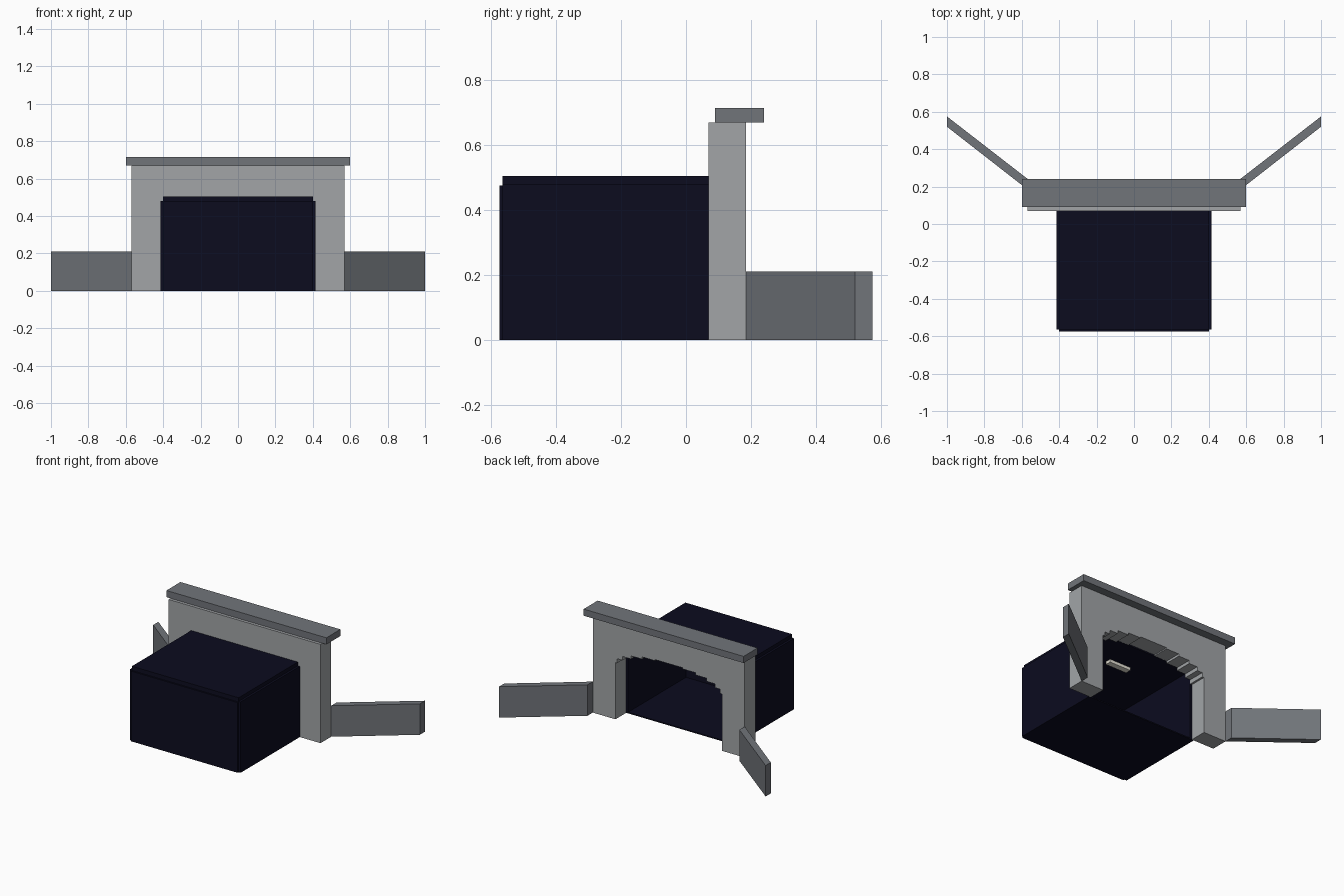
import bpy, bmesh, math

if "Cube" in bpy.data.objects:
    bpy.data.objects.remove(bpy.data.objects["Cube"])


def mat(name, rgb):
    m = bpy.data.materials.new(name)
    m.diffuse_color = (*rgb, 1)
    m.use_nodes = True
    m.node_tree.nodes["Principled BSDF"].inputs["Base Color"].default_value = m.diffuse_color
    return m


CONCRETE = mat("pale concrete", (0.36, 0.375, 0.39))
STONE = mat("grey stone", (0.165, 0.177, 0.195))
DARK = mat("tunnel dark", (0.0035, 0.0035, 0.0135))
LAMP = mat("lamp white", (0.85, 0.82, 0.72))


def prism(name, points, offset, material):
    """Extrude a flat outline of 3D points along an offset vector."""
    bm = bmesh.new()
    face = bm.faces.new([bm.verts.new(p) for p in points])
    res = bmesh.ops.extrude_face_region(bm, geom=[face], use_keep_orig=True)
    verts = [g for g in res["geom"] if isinstance(g, bmesh.types.BMVert)]
    bmesh.ops.translate(bm, verts=verts, vec=offset)
    bmesh.ops.recalc_face_normals(bm, faces=bm.faces)
    me = bpy.data.meshes.new(name)
    bm.to_mesh(me)
    bm.free()
    me.materials.append(material)
    ob = bpy.data.objects.new(name, me)
    bpy.context.collection.objects.link(ob)
    return ob


def box(name, x0, x1, y0, y1, z0, z1, material):
    return prism(name, [(x0, y0, z0), (x1, y0, z0), (x1, y1, z0), (x0, y1, z0)],
                 (0, 0, z1 - z0), material)


# Portal wall with a stepped arch opening
HALF, SPRING, RISE, STEPS = 0.40, 0.37, 0.115, 12
outline = [(-0.57, 0), (-0.57, 0.67), (0.57, 0.67), (0.57, 0), (HALF, 0)]
for i in range(STEPS):
    a0, a1 = math.pi * i / STEPS, math.pi * (i + 1) / STEPS
    z = SPRING + RISE * math.sin((a0 + a1) / 2)
    outline += [(HALF * math.cos(a0), z), (HALF * math.cos(a1), z)]
outline.append((-HALF, 0))
prism("portal_wall", [(x, 0.07, z) for x, z in outline], (0, 0.115, 0), CONCRETE)

# Coping slab on top
box("coping", -0.6, 0.6, 0.09, 0.24, 0.67, 0.715, STONE)

# Splayed wing walls and tunnel side walls, mirrored
for side, s in (("left", -1), ("right", 1)):
    prism(f"wing_wall_{side}",
          [(s * 0.57, 0.185, 0), (s * 1.0, 0.52, 0), (s * 1.0, 0.575, 0), (s * 0.57, 0.242, 0)],
          (0, 0, 0.21), STONE)
    box(f"tunnel_side_{side}", *sorted((s * 0.385, s * 0.415)), -0.565, 0.07, 0, 0.48, DARK)

# Tunnel lining: roof, floor and end wall
box("tunnel_roof", -0.4, 0.4, -0.565, 0.07, 0.475, 0.505, DARK)
box("tunnel_floor", -0.4, 0.4, -0.565, 0.07, 0, 0.008, DARK)
box("tunnel_end", -0.4, 0.4, -0.575, -0.55, 0, 0.476, DARK)

# Ceiling lamp inside the tunnel
box("ceiling_lamp", -0.08, 0.08, -0.17, -0.13, 0.455, 0.475, LAMP)
